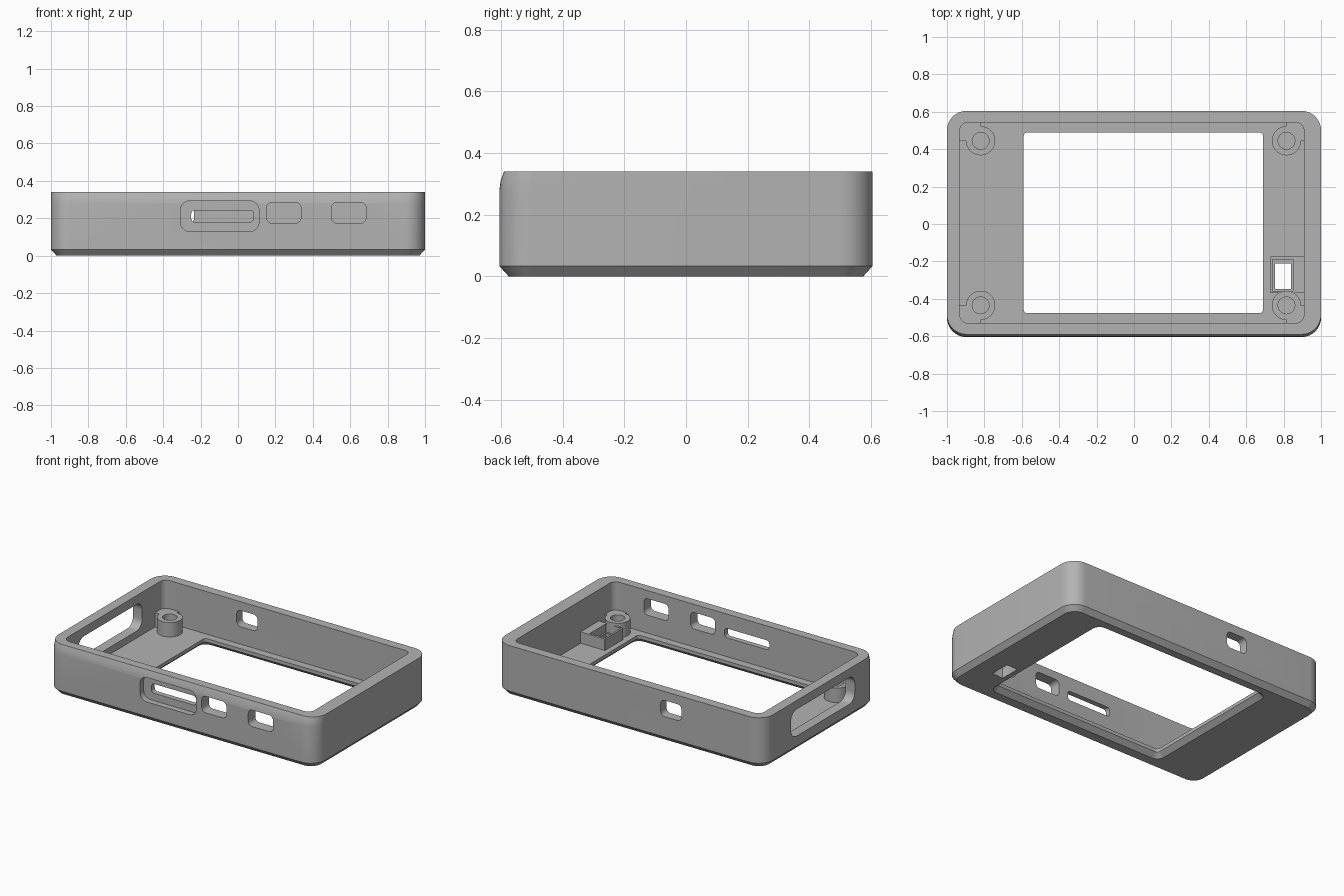
import bpy, bmesh, math

if "Cube" in bpy.data.objects:
    bpy.data.objects.remove(bpy.data.objects["Cube"], do_unlink=True)

grey = bpy.data.materials.new("plain grey")
grey.use_nodes = True
grey.diffuse_color = (0.45, 0.45, 0.45, 1)
grey.node_tree.nodes["Principled BSDF"].inputs["Base Color"].default_value = (0.45, 0.45, 0.45, 1)

FLOOR = 0.053
INNER = (-0.932, 0.909, -0.53, 0.543)


def rounded(a0, a1, b0, b1, r, seg=8):
    """Outline of a rounded rectangle."""
    corners = ((a1 - r, b1 - r), (a0 + r, b1 - r), (a0 + r, b0 + r), (a1 - r, b0 + r))
    return [(ca + r * math.cos(t), cb + r * math.sin(t))
            for i, (ca, cb) in enumerate(corners)
            for t in [(i + k / seg) * math.pi / 2 for k in range(seg + 1)]]


def circle(cx, cy, r, n=40):
    return [(cx + r * math.cos(2 * math.pi * k / n), cy + r * math.sin(2 * math.pi * k / n))
            for k in range(n)]


def loft(name, layers, axis="z"):
    """Closed solid through (height, outline) layers along an axis."""
    place = {"x": lambda a, b, h: (h, a, b),
             "y": lambda a, b, h: (a, h, b),
             "z": lambda a, b, h: (a, b, h)}[axis]
    bm = bmesh.new()
    rings = [[bm.verts.new(place(a, b, h)) for a, b in pts] for h, pts in layers]
    n = len(rings[0])
    for low, high in zip(rings, rings[1:]):
        for i in range(n):
            j = (i + 1) % n
            bm.faces.new((low[i], low[j], high[j], high[i]))
    bm.faces.new(rings[0])
    bm.faces.new(rings[-1])
    bmesh.ops.recalc_face_normals(bm, faces=bm.faces)
    mesh = bpy.data.meshes.new(name)
    bm.to_mesh(mesh)
    bm.free()
    mesh.materials.append(grey)
    obj = bpy.data.objects.new(name, mesh)
    bpy.context.collection.objects.link(obj)
    return obj


def prism(name, outline, h0, h1, axis="z"):
    return loft(name, [(h0, outline), (h1, outline)], axis)


def select(obj):
    bpy.ops.object.select_all(action="DESELECT")
    obj.select_set(True)
    bpy.context.view_layer.objects.active = obj


def cut(obj, cutter):
    """Subtract the cutter and discard it."""
    cutter.hide_render = True
    mod = obj.modifiers.new("cut", "BOOLEAN")
    mod.operation, mod.solver, mod.object = "DIFFERENCE", "EXACT", cutter
    select(obj)
    bpy.ops.object.modifier_apply(modifier=mod.name)
    bpy.data.objects.remove(cutter, do_unlink=True)


def smooth(obj):
    select(obj)
    bpy.ops.object.shade_smooth_by_angle(angle=math.radians(25))


# Case body: chamfered base, straight walls, front edge easing back at the top
def body_ring(front=0.0):
    return rounded(-1, 1, -0.605 + front, 0.605, 0.105, 10)


case = loft("case_shell", [
    (0, rounded(-0.97, 0.97, -0.575, 0.575, 0.075, 10)),
    (0.033, body_ring()), (0.28, body_ring()), (0.31, body_ring(0.004)),
    (0.34, body_ring(0.015))])
cut(case, prism("cavity", rounded(*INNER, 0.045), FLOOR, 0.5))

# Screen window, flared on the underside
def window_ring(flare):
    return rounded(-0.59 - flare, 0.69 + flare, -0.477 - flare, 0.49 + flare, 0.02 + flare, 6)


cut(case, loft("window", [(-0.01, window_ring(0.043)), (0.03, window_ring(0)),
                          (0.15, window_ring(0))]))

# Front wall: plug recess, slot and two ports
cut(case, prism("recess", rounded(-0.308, 0.112, 0.13, 0.293, 0.05), -0.8, -0.565, "y"))
cut(case, prism("slot", rounded(-0.25, 0.083, 0.18, 0.243, 0.02), -0.8, -0.4, "y"))
for x0, x1 in ((0.153, 0.337), (0.5, 0.685)):
    cut(case, prism("port", rounded(x0, x1, 0.174, 0.285, 0.03), -0.8, -0.4, "y"))

# Back wall port and large end opening
cut(case, prism("back_port", rounded(-0.39, -0.235, 0.17, 0.28, 0.03), 0.4, 0.8, "y"))
cut(case, prism("end_opening", rounded(-0.37, 0.31, 0.1, 0.28, 0.06), -1.2, -0.8, "x"))

# Switch hole through the floor
SWITCH_HOLE = rounded(0.755, 0.84, -0.348, -0.21, 0.003, 2)
cut(case, prism("switch_hole", SWITCH_HOLE, -0.1, 0.1))
smooth(case)

# Switch holder against the end wall
holder = prism("switch_holder", rounded(0.727, 0.915, -0.37, -0.175, 0.002, 1), FLOOR, 0.13)
cut(holder, prism("switch_pocket", rounded(0.74, 0.85, -0.36, -0.19, 0.002, 1), 0.075, 0.3))
cut(holder, prism("switch_hole", SWITCH_HOLE, 0, 0.3))

# Screw posts: round bosses with the outer quarter filled into the corner
R = 0.078
for sx, side in ((-1, "right"), (1, "left")):
    for sy, end in ((-1, "front"), (1, "back")):
        cx, cy = (0.815 if sx > 0 else -0.82), (0.445 if sy > 0 else -0.435)
        wx = (INNER[1] if sx > 0 else INNER[0]) + sx * 0.004
        wy = (INNER[3] if sy > 0 else INNER[2]) + sy * 0.004
        outline = [(cx + sx * R * math.cos(t), cy + sy * R * math.sin(t))
                   for t in [math.pi / 2 + k * math.pi / 20 for k in range(31)]]
        outline += [(wx, cy), (wx, wy), (cx, wy)]
        post = prism(f"{end}_{side}_screw_post", outline, FLOOR, 0.15)
        cut(post, prism("screw_hole", circle(cx, cy, 0.045), FLOOR + 0.01, 0.3))
        smooth(post)
